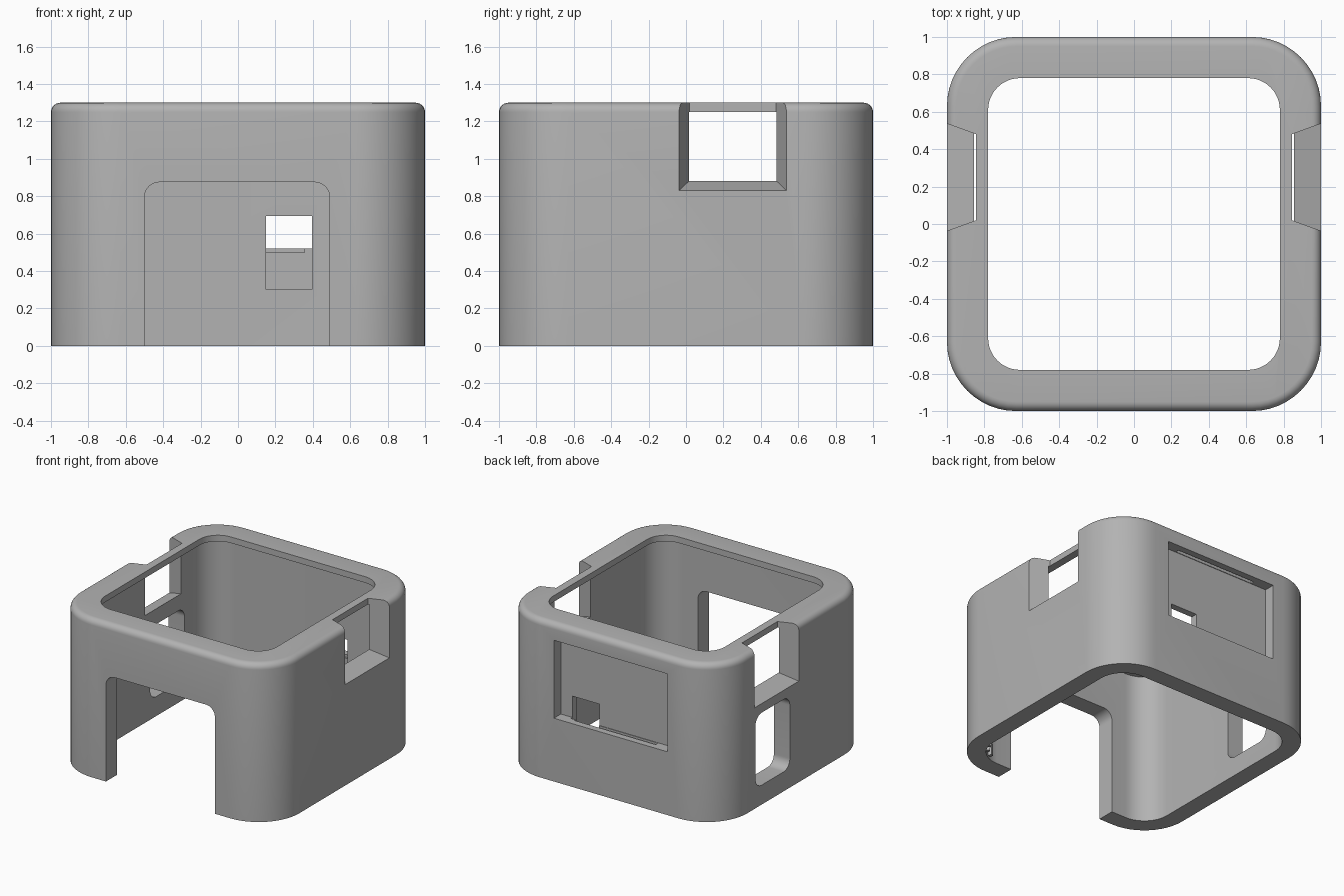
import bpy, bmesh
from math import sin, cos, pi, radians
from mathutils import Matrix

cube = bpy.data.objects.get("Cube")
if cube:
    bpy.data.objects.remove(cube, do_unlink=True)

grey = bpy.data.materials.new("plain grey")
grey.use_nodes = True
colour = (0.45, 0.45, 0.45, 1)
grey.diffuse_color = colour
grey.node_tree.nodes["Principled BSDF"].inputs["Base Color"].default_value = colour


def rounded_rect(u0, u1, v0, v1, r=0, steps=12):
    """Outline of a rectangle with rounded corners, anticlockwise."""
    if r == 0:
        return [(u0, v0), (u1, v0), (u1, v1), (u0, v1)]
    centres = [(u1 - r, v1 - r), (u0 + r, v1 - r), (u0 + r, v0 + r), (u1 - r, v0 + r)]
    return [(cu + r * cos((q + i / steps) * pi / 2), cv + r * sin((q + i / steps) * pi / 2))
            for q, (cu, cv) in enumerate(centres) for i in range(steps + 1)]


def loft(name, layers, axis="z"):
    """Closed solid through (position, outline) layers along an axis."""
    place = {"x": lambda u, v, w: (w, u, v),
             "y": lambda u, v, w: (u, w, v),
             "z": lambda u, v, w: (u, v, w)}[axis]
    bm = bmesh.new()
    rings = [[bm.verts.new(place(u, v, w)) for u, v in outline] for w, outline in layers]
    n = len(rings[0])
    for a, b in zip(rings, rings[1:]):
        for i in range(n):
            j = (i + 1) % n
            bm.faces.new((a[i], a[j], b[j], b[i]))
    bm.faces.new(rings[0])
    bm.faces.new(rings[-1])
    bmesh.ops.recalc_face_normals(bm, faces=bm.faces)
    mesh = bpy.data.meshes.new(name)
    bm.to_mesh(mesh)
    bm.free()
    mesh.materials.append(grey)
    ob = bpy.data.objects.new(name, mesh)
    bpy.context.collection.objects.link(ob)
    return ob


def square(half, r):
    return rounded_rect(-half, half, -half, half, r)


def box(name, x0, x1, y0, y1, z0, z1):
    return loft(name, [(z0, rounded_rect(x0, x1, y0, y1)), (z1, rounded_rect(x0, x1, y0, y1))])


# Outer shell with a rounded top edge
height, fillet, corner = 1.3, 0.05, 0.37
layers = [(0, square(1, corner))]
for i in range(7):
    a = i / 6 * pi / 2
    inset = fillet * (1 - cos(a))
    layers.append((height - fillet + fillet * sin(a), square(1 - inset, corner - inset)))
shell = loft("shell", layers)

cutters = []

# Hollow inside and the smaller opening in the top lip
cavity = square(0.855, 0.22)
cutters.append(loft("cavity", [(-0.1, cavity), (1.25, cavity)]))
opening = square(0.78, 0.17)
cutters.append(loft("top_opening", [(1.1, opening), (1.4, opening)]))

# Front doorway
door = rounded_rect(-0.5, 0.49, -0.3, 0.875, 0.08)
cutters.append(loft("doorway", [(-1.1, door), (-0.8, door)], "y"))

# Flared notch in both sides
for side in (-1, 1):
    inner = rounded_rect(0.02, 0.48, 0.885, 1.5)
    outer = rounded_rect(-0.055, 0.555, 0.812, 1.5)
    cutters.append(loft("side_notch", [(side * 0.845, inner), (side * 1.05, outer)], "x"))

# Rounded window low in one side
window = rounded_rect(0.08, 0.526, 0.16, 0.755, 0.08)
cutters.append(loft("side_window", [(-1.1, window), (-0.8, window)], "x"))

# Back recess, its clip slots and the pocket through to the inside
cutters.append(box("back_recess", -0.53, 0.5, 0.91, 1.1, 0.52, 1.16))
for z in (0.498, 1.14):
    cutters.append(box("clip_slot", -0.385, 0.355, 0.915, 0.945, z, z + 0.045))
cutters.append(box("cable_pocket", 0.15, 0.395, 0.8, 0.93, 0.3, 0.695))

bpy.context.view_layer.objects.active = shell
for cutter in cutters:
    cutter.hide_render = True
    mod = shell.modifiers.new(cutter.name, "BOOLEAN")
    mod.operation = "DIFFERENCE"
    mod.solver = "EXACT"
    mod.object = cutter
    bpy.ops.object.modifier_apply(modifier=mod.name)
for cutter in cutters:
    bpy.data.objects.remove(cutter, do_unlink=True)

# Small ribs inside two corners
for side in (-1, 1):
    for angle in (25, 45, 65):
        rib = box("corner_rib", 0.19, 0.235, -0.012, 0.012, 0.02, 0.12)
        turn = Matrix.Rotation(radians(side * angle), 4, "Z")
        rib.data.transform(Matrix.Translation((0.635, side * 0.635, 0)) @ turn)

# Smooth the curved walls, keep cut edges crisp
bpy.ops.object.select_all(action="DESELECT")
shell.select_set(True)
bpy.ops.object.shade_smooth_by_angle(angle=radians(30))
